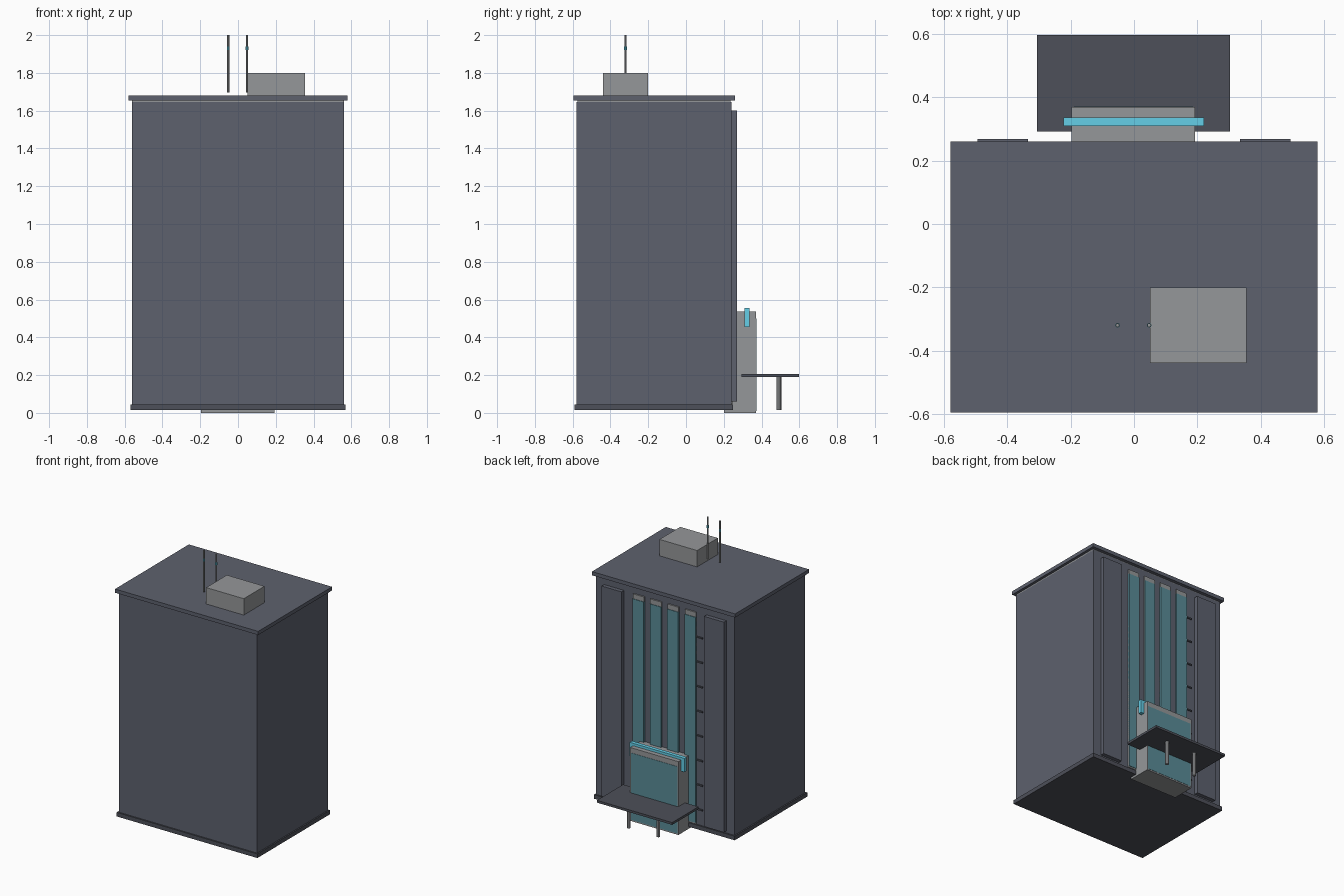
import bpy
import bmesh

if "Cube" in bpy.data.objects:
    bpy.data.objects.remove(bpy.data.objects["Cube"])


def material(name, rgb):
    m = bpy.data.materials.new(name)
    m.diffuse_color = (*rgb, 1)
    m.use_nodes = True
    m.node_tree.nodes["Principled BSDF"].inputs["Base Color"].default_value = m.diffuse_color
    return m


SLATE = material("slate", (0.11, 0.12, 0.155))
TRIM = material("dark_trim", (0.075, 0.08, 0.10))
GREY = material("concrete", (0.30, 0.31, 0.32))
GLASS = material("glass", (0.10, 0.26, 0.31))
CYAN = material("cyan", (0.13, 0.62, 0.80))


def finish(name, bm, mat):
    me = bpy.data.meshes.new(name)
    bm.to_mesh(me)
    bm.free()
    me.materials.append(mat)
    ob = bpy.data.objects.new(name, me)
    bpy.context.collection.objects.link(ob)
    return ob


def box(name, x, y, z, mat):
    """Box from (min, max) ranges on each axis."""
    bm = bmesh.new()
    bmesh.ops.create_cube(bm, size=1)
    for v in bm.verts:
        v.co = [r[0] if c < 0 else r[1] for c, r in zip(v.co, (x, y, z))]
    return finish(name, bm, mat)


def rod(name, x, y, z, radius, mat, sides=8):
    bm = bmesh.new()
    bmesh.ops.create_cone(bm, cap_ends=True, segments=sides, radius1=radius,
                          radius2=radius, depth=z[1] - z[0])
    bmesh.ops.translate(bm, verts=bm.verts, vec=(x, y, (z[0] + z[1]) / 2))
    return finish(name, bm, mat)


# Tower, plinth and roof
box("tower_body", (-0.56, 0.56), (-0.58, 0.24), (0.03, 1.645), SLATE)
box("plinth", (-0.57, 0.57), (-0.59, 0.25), (0.015, 0.045), TRIM)
box("roof_bed", (-0.56, 0.56), (-0.575, 0.235), (1.64, 1.655), GREY)
box("roof_slab", (-0.58, 0.58), (-0.595, 0.26), (1.653, 1.68), SLATE)

# Raised wall panels either side of the windows
for side, x in (("left", (-0.495, -0.335)), ("right", (0.335, 0.495))):
    box("wall_panel_" + side, x, (0.23, 0.269), (0.06, 1.6), SLATE)

# Tall window strips with concrete heads
for i, x in enumerate((-0.21, -0.07, 0.07, 0.21)):
    box(f"window_frame_{i}", (x - 0.045, x + 0.045), (0.23, 0.25), (0.05, 1.6), GREY)
    box(f"window_glass_{i}", (x - 0.045, x + 0.045), (0.23, 0.254), (0.06, 1.565), GLASS)

# Small floor markers beside the windows
for i in range(8):
    z = 0.16 + 0.18 * i
    box(f"floor_marker_{i}", (-0.305, -0.26), (0.23, 0.248), (z - 0.005, z + 0.005), TRIM)

# Entrance block, glazing and sign bar
box("entrance_block", (-0.197, 0.193), (0.2, 0.37), (0, 0.537), GREY)
box("entrance_glass", (-0.19, 0.186), (0.36, 0.372), (0.01, 0.5), GLASS)
box("sign_bar", (-0.223, 0.221), (0.31, 0.337), (0.455, 0.555), CYAN)

# Canopy on posts
box("canopy", (-0.306, 0.304), (0.293, 0.597), (0.19, 0.207), TRIM)
for side, x in (("left", -0.12), ("right", 0.12)):
    rod("canopy_post_" + side, x, 0.492, (0.015, 0.195), 0.013, GREY)

# Rooftop plant room and antennas with lights
box("plant_room", (0.05, 0.355), (-0.44, -0.2), (1.675, 1.8), GREY)
for side, x in (("left", -0.052), ("right", 0.048)):
    rod("antenna_" + side, x, -0.32, (1.695, 2.0), 0.006, GREY)
    rod("antenna_light_" + side, x, -0.32, (1.92, 1.94), 0.0075, CYAN)
